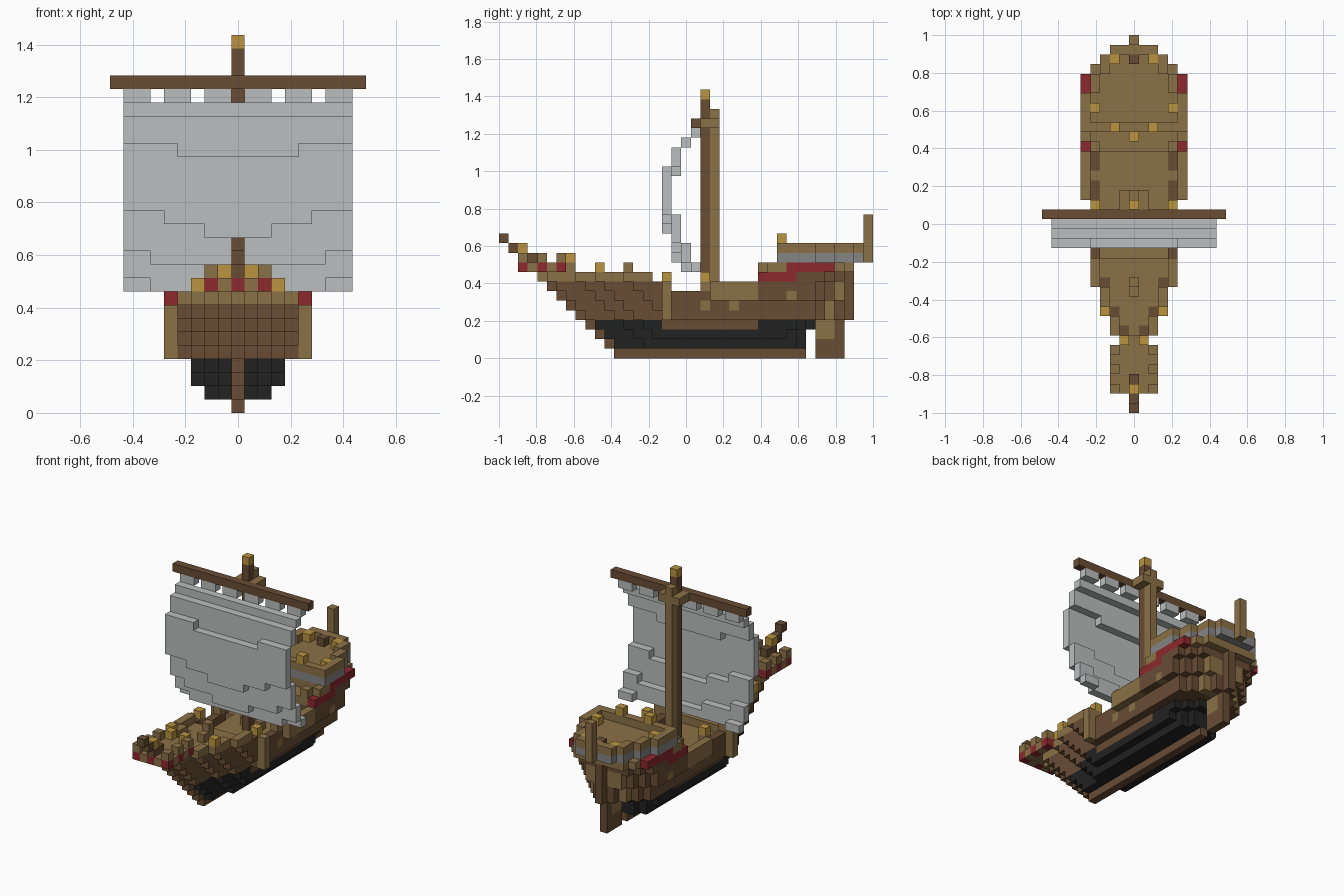
import bpy, bmesh
from mathutils import Vector

cube = bpy.data.objects.get("Cube")
if cube:
    bpy.data.objects.remove(cube, do_unlink=True)

S = 2 / 39  # edge of one block

PALETTE = {
    "tan": (.258, .165, .063), "brown": (.138, .072, .034),
    "black": (.016, .016, .016), "sail_grey": (.50, .52, .52),
    "band_grey": (.235, .235, .235), "red": (.262, .021, .026),
    "gold": (.491, .296, .051),
}
NAMES = list(PALETTE)
MATS = []
for name, rgb in PALETTE.items():
    m = bpy.data.materials.new(name + "_paint")
    m.use_nodes = True
    m.diffuse_color = (*rgb, 1)
    bsdf = m.node_tree.nodes["Principled BSDF"]
    bsdf.inputs["Base Color"].default_value = (*rgb, 1)
    bsdf.inputs["Roughness"].default_value = .9
    MATS.append(m)


def block(x0, x1, y0, y1, z0, z1, colour):
    """Inclusive range of block cells in one colour."""
    return {(x, y, z): colour for x in range(x0, x1 + 1)
            for y in range(y0, y1 + 1) for z in range(z0, z1 + 1)}


def pair(x, y, z, colour):
    """Mirrored pair of single blocks."""
    return {(x, y, z): colour, (-x, y, z): colour}


def build(name, cells):
    """Mesh with only the exposed faces of the blocks."""
    bm = bmesh.new()
    corners = {}

    def corner(p):
        key = tuple(round(c * 2) for c in p)
        if key not in corners:
            corners[key] = bm.verts.new(p * S)
        return corners[key]

    for cell, colour in cells.items():
        centre = Vector(cell) + Vector((0, 0, .5))
        for axis in range(3):
            for sign in (-1, 1):
                n = Vector((0, 0, 0))
                n[axis] = sign
                if tuple(int(a + b) for a, b in zip(cell, n)) in cells:
                    continue
                u = Vector((0, 0, 0))
                u[(axis + 1) % 3] = .5
                v = n.cross(u)
                mid = centre + n * .5
                f = bm.faces.new([corner(mid + q) for q in (-u - v, u - v, u + v, v - u)])
                f.material_index = NAMES.index(colour)
    mesh = bpy.data.meshes.new(name)
    bm.to_mesh(mesh)
    bm.free()
    for m in MATS:
        mesh.materials.append(m)
    obj = bpy.data.objects.new(name, mesh)
    bpy.context.collection.objects.link(obj)
    return obj


# Hull: half width of each layer tapers to a raked stem and a rounded stern
def half_width(y, z):
    d = y + 7 + z
    if d < 0:
        return -1
    bow = sum(d >= t for t in (1, 4, 6, 9))
    if z >= 6 and y >= 3:
        bow = 5
    if z <= 3:
        last, cap, extra = (13 if z == 3 else 12), (2 if z == 1 else 3), 1
    else:
        last, cap, extra = (17 if z == 9 else 16), 5, 1 + (z - 4) // 2
    if y > last:
        return -1
    return min(bow, cap, last - y + extra)


def levels(y):
    """Deck layer and rail layer along the ship."""
    if y <= -4:
        return 7, 8
    if y == -3:
        return 6, 7
    if y <= 7:
        return 5, 6 if -1 <= y <= 1 else 7
    return (8, 9) if y <= 9 else (9, 9)


def hull_colour(x, y, z, rim):
    if z <= 3:
        stem = y == -7 - z
        return "brown" if stem or (z == 3 and -2 <= y <= 7) else "black"
    if not rim and z == levels(y)[0]:
        return "tan"
    if z == 9:
        return "red" if 11 <= y <= 15 else "tan"
    if z == 8:
        if abs(x) == 5 and 8 <= y <= 11:
            return "red"
        return "tan" if y < 8 else "brown"
    if z >= 6 and 3 <= y <= 7 or z == 7 and abs(y) == 2:
        return "tan"
    if (y, z) in ((2, 5), (5, 5), (11, 6), (15, 4), (15, 5), (16, 6), (16, 7)):
        return "tan"
    return "brown"


hull = {}
for z in range(1, 10):
    for y in range(-15, 18):
        if z == 9 and y < 8:
            continue
        w = half_width(y, z)
        if z == 9 and y == 8:
            w = 4
        deck, rail = levels(y)
        for x in range(-w, w + 1):
            inner = min(half_width(y - 1, z), half_width(y + 1, z))
            rim = abs(x) == w or abs(x) > inner
            if z <= deck or (rim and z <= rail):
                hull[x, y, z] = hull_colour(x, y, z, rim)
build("hull", hull)

# Keel, rudder and sternpost
build("keel", block(0, 0, -7, 12, 0, 0, "brown"))
build("rudder", {**block(0, 0, 14, 16, 0, 3, "brown"), **block(0, 0, 14, 15, 2, 3, "tan")})
build("sternpost", block(0, 0, 17, 17, 4, 8, "brown"))
build("stern_flagpole", block(0, 0, 19, 19, 10, 14, "tan"))

# Side posts and gilded rail caps
for side, label in ((5, "left"), (-5, "right")):
    build(label + "_side_post", block(side, side, -2, -2, 4, 7, "tan"))
caps = {}
for x, y, z in ((4, -2, 8), (4, 2, 8), (3, -9, 9), (1, -12, 10), (0, 9, 9), (2, 10, 12)):
    caps.update(pair(x, y, z, "gold"))
build("gold_caps", caps)
build("foredeck_hatch", {**block(0, 0, -7, -6, 8, 8, "tan"), (0, -6, 9): "tan"})
build("foredeck_step", block(-1, 1, -12, -12, 9, 9, "tan"))

# Forecastle with battlements
fore = block(-2, 2, -17, -13, 9, 9, "tan")
for y in (-17, -15, -13):
    fore.update(pair(2, y, 9, "red"))
    fore.update(pair(2, y, 10, "tan"))
fore[0, -17, 9] = "red"
build("forecastle", fore)
build("bowsprit", {(0, -19, 12): "brown", (0, -18, 11): "brown",
                   **block(0, 0, -17, -16, 10, 10, "brown"), (0, -17, 11): "gold"})

# Poop deck: grey band, inner floor, rail on top
poop = {}
for y in range(10, 19):
    w = 5 if y <= 13 else 4 if y <= 15 else 3 if y <= 17 else 2
    after = {13: 4, 15: 3, 17: 2, 18: -1}.get(y, w)
    for x in range(-w, w + 1):
        rim = abs(x) == w or abs(x) > after or y == 10
        poop[x, y, 10] = "band_grey" if rim else "tan"
        if rim:
            poop[x, y, 11] = "tan"
poop.update(pair(4, 12, 11, "gold"))
poop.update(pair(2, 17, 11, "gold"))
poop[0, 17, 11] = "brown"
build("poop_deck", poop)

# Mast, yard and crosstrees
build("mast", {**block(0, 0, 2, 2, 6, 26, "brown"), **block(0, 0, 3, 3, 6, 25, "tan"),
               **block(-1, 1, 2, 3, 24, 24, "tan"), **pair(1, 3, 6, "tan"),
               (0, 2, 27): "gold"})
build("yard", block(-9, 9, 1, 1, 24, 24, "brown"))

# Billowing sail: each column steps forward and back again
sail = {}
for x in range(-8, 9):
    a = abs(x)
    belly_top = 18 if a <= 4 else 19
    belly_low = 13 if a <= 2 else 14 if a <= 5 else 15
    fold_low = 10 if a <= 2 else 11 if a <= 6 else 12
    foot = 10 if a >= 7 else 9
    for z in range(9, 24):
        if z == 23:
            if x % 3 == 0:
                continue
            y = 1
        elif z == 22:
            y = 0
        elif z > belly_top:
            y = -1
        elif z >= belly_low:
            y = -2
        elif z >= fold_low:
            y = -1
        else:
            y = 0 if z >= foot else 1
        sail[x, y, z] = "sail_grey"
build("sail", sail)
